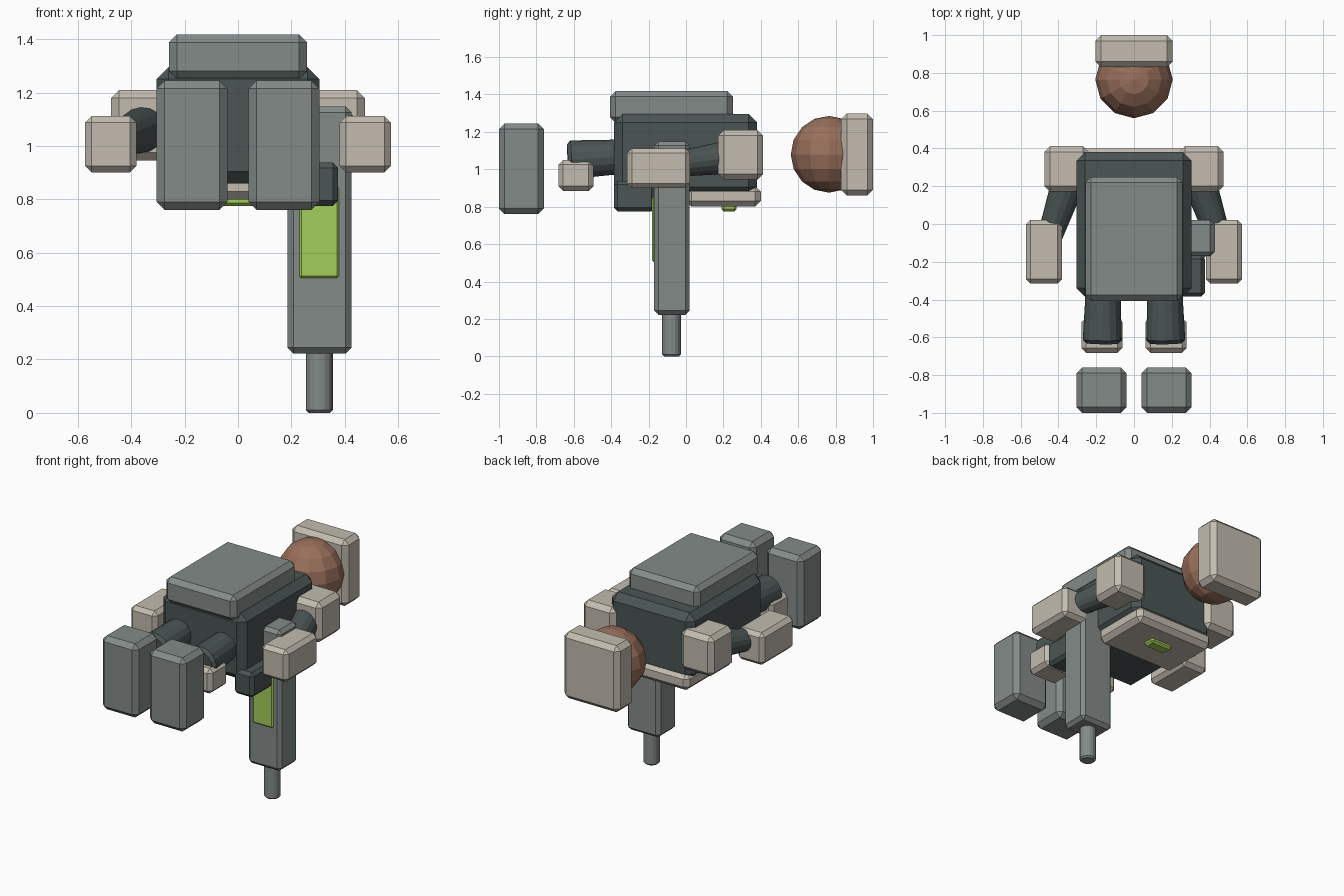
import bpy
from mathutils import Vector

cube = bpy.data.objects.get("Cube")
if cube:
    bpy.data.objects.remove(cube, do_unlink=True)


def material(name, color):
    m = bpy.data.materials.new(name)
    m.use_nodes = True
    m.diffuse_color = (*color, 1)
    m.node_tree.nodes["Principled BSDF"].inputs["Base Color"].default_value = (*color, 1)
    return m


GREY = material("steel grey", (0.23, 0.26, 0.25))
DARK = material("dark slate", (0.07, 0.09, 0.09))
BEIGE = material("warm beige", (0.54, 0.50, 0.43))
BROWN = material("skin brown", (0.32, 0.16, 0.105))
GREEN = material("lime green", (0.36, 0.61, 0.10))


def finish(name, mat, bevel):
    ob = bpy.context.object
    ob.name = name
    ob.data.name = name
    ob.data.materials.append(mat)
    if bevel:
        mod = ob.modifiers.new("chamfer", 'BEVEL')
        mod.width = bevel
        mod.segments = 1
        mod.limit_method = 'ANGLE'
        mod.angle_limit = 0.8
    return ob


def box(name, xs, ys, zs, mat, bevel=0.03):
    """Chamfered box from its extents on each axis."""
    spans = (xs, ys, zs)
    bpy.ops.mesh.primitive_cube_add(size=1, location=[(a + b) / 2 for a, b in spans])
    ob = bpy.context.object
    size = [b - a for a, b in spans]
    for v in ob.data.vertices:
        v.co = [c * s for c, s in zip(v.co, size)]
    return finish(name, mat, bevel)


def rod(name, start, end, r1, r2, mat, bevel=0.015):
    """Tapered 16-sided limb between two points."""
    start, end = Vector(start), Vector(end)
    axis = end - start
    bpy.ops.mesh.primitive_cone_add(vertices=16, radius1=r1, radius2=r2, depth=axis.length,
                                    location=(start + end) / 2)
    ob = finish(name, mat, bevel)
    ob.rotation_euler = axis.to_track_quat('Z', 'Y').to_euler()
    return ob


# Body and pack
box("torso", (-0.305, 0.305), (-0.385, 0.38), (0.86, 1.295), DARK, 0.045)
box("backpack", (-0.258, 0.258), (-0.407, 0.25), (1.25, 1.418), GREY, 0.03)
box("chest_plate", (-0.29, 0.29), (0.0, 0.4), (0.80, 0.91), BEIGE, 0.03)
box("chest_light", (-0.08, 0.08), (0.19, 0.27), (0.775, 0.83), GREEN, 0.012)

# Head and helmet
bpy.ops.mesh.primitive_uv_sphere_add(segments=12, ring_count=8, radius=0.205,
                                     location=(0, 0.765, 1.08))
finish("head", BROWN, 0)
box("helmet", (-0.204, 0.204), (0.83, 1.0), (0.86, 1.298), BEIGE, 0.03)

# Arms and legs on both sides
for side, s in (("left", 1), ("right", -1)):
    def span(a, b):
        return sorted((s * a, s * b))

    box(side + "_shoulder", span(0.24, 0.475), (0.172, 0.412), (0.945, 1.21), BEIGE)
    rod(side + "_arm", (s * 0.335, 0.26, 1.07), (s * 0.457, -0.1, 1.02), 0.092, 0.063, DARK)
    box(side + "_hand", span(0.38, 0.573), (-0.315, 0.022), (0.90, 1.112), BEIGE, 0.025)
    rod(side + "_leg", (s * 0.163, -0.3, 1.07), (s * 0.168, -0.632, 1.05), 0.09, 0.104, DARK, 0.02)
    box(side + "_knee", span(0.062, 0.278), (-0.682, -0.495), (0.885, 1.05), BEIGE, 0.025)
    box(side + "_boot", span(0.04, 0.305), (-1.0, -0.76), (0.76, 1.245), GREY, 0.03)

# Carried blaster
box("blaster_body", (0.185, 0.425), (-0.17, 0.02), (0.222, 1.148), GREY, 0.022)
rod("blaster_barrel", (0.305, -0.078, 0.25), (0.305, -0.078, 0), 0.05, 0.05, GREY, 0.01)
box("blaster_sight", (0.233, 0.375), (-0.385, -0.165), (0.775, 0.938), DARK, 0.02)
box("blaster_panel", (0.23, 0.378), (-0.181, -0.16), (0.505, 0.85), GREEN, 0.008)
